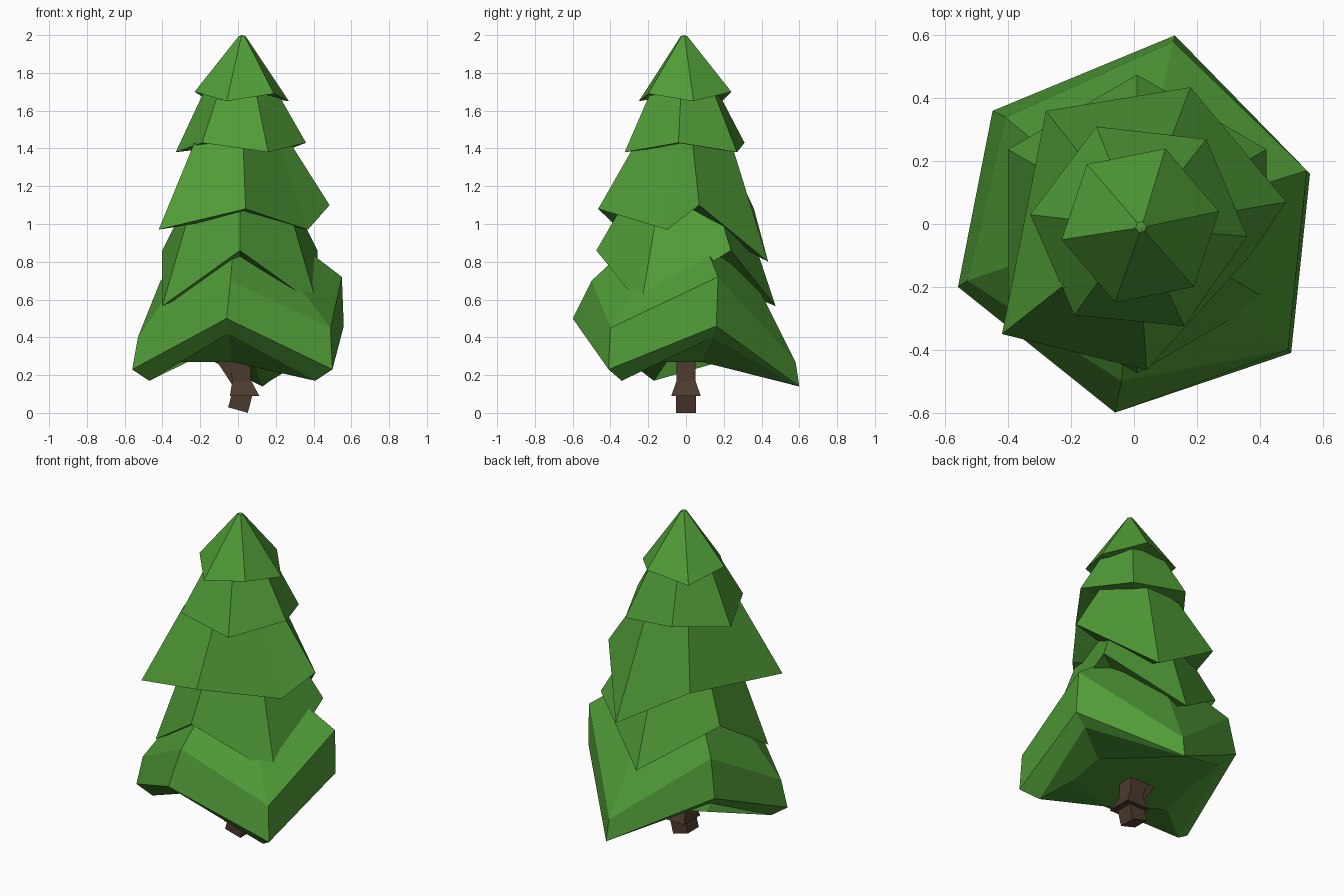
import bpy, bmesh, math

if "Cube" in bpy.data.objects:
    bpy.data.objects.remove(bpy.data.objects["Cube"])


def material(name, rgb):
    m = bpy.data.materials.new(name)
    m.diffuse_color = (*rgb, 1)
    m.use_nodes = True
    m.node_tree.nodes["Principled BSDF"].inputs["Base Color"].default_value = m.diffuse_color
    return m


GREEN = material("needle green", (0.080, 0.330, 0.038))
BROWN = material("bark brown", (0.075, 0.043, 0.028))


def loft(name, rings, mat):
    """Skin equal-length rings from bottom to top; a single point closes to a tip."""
    bm = bmesh.new()
    loops = [[bm.verts.new(p) for p in r] for r in rings]
    for a, b in zip(loops, loops[1:]):
        n = max(len(a), len(b))
        for i in range(n):
            j = (i + 1) % n
            if len(a) == 1:
                bm.faces.new((a[0], b[j], b[i]))
            elif len(b) == 1:
                bm.faces.new((a[i], a[j], b[0]))
            else:
                bm.faces.new((a[i], a[j], b[j], b[i]))
    for end in (loops[0], loops[-1]):
        if len(end) > 2:
            bm.faces.new(end)
    bmesh.ops.recalc_face_normals(bm, faces=bm.faces)
    me = bpy.data.meshes.new(name)
    bm.to_mesh(me)
    bm.free()
    me.materials.append(mat)
    ob = bpy.data.objects.new(name, me)
    bpy.context.collection.objects.link(ob)
    return ob


def shrink(ring, s, z, c=(0.01, -0.01)):
    return [(c[0] + (p[0] - c[0]) * s, c[1] + (p[1] - c[1]) * s, z) for p in ring]


def tier(name, rim, under_z, top_s, top_z):
    loft(name, [[(0.01, -0.01, under_z)], rim, shrink(rim, top_s, top_z)], GREEN)


# Lowest tier: thick drooping skirt with its own bevelled rim
under = [(-.47, -.17, .17), (-.05, -.50, .42), (.41, -.34, .17),
         (.48, .14, .40), (.125, .59, .142), (-.38, .30, .40)]
rim = [(-.56, -.20, .23), (-.06, -.60, .50), (.50, -.41, .23),
       (.56, .16, .46), (.13, .60, .14), (-.45, .36, .47)]
upper = [(-.53, -.18, .40), (-.04, -.50, .70), (.49, -.40, .45),
         (.55, .17, .72), (.125, .58, .27), (-.41, .34, .70)]
shoulder = [(x * .5, y * .5, z) for (x, y, _), z in zip(upper, (.80, .93, .77, .93, .85, .93))]
belly = [(x * .7, y * .6, .27) for x, y, z in under]
loft("foliage_tier_1", [[(0, 0, .27)], belly, under, rim, upper, shoulder, [(0, 0, .95)]], GREEN)

# Second tier: regular hexagon, alternately high and drooping corners


def hexagon(radii, heights):
    return [(.01 + radii[i % 2] * math.cos(math.radians(60 * i - 90)),
             radii[i % 2] * math.sin(math.radians(60 * i - 90)), heights[i % 2])
            for i in range(6)]


loft("foliage_tier_2", [[(.01, 0, .76)], hexagon((.475, .475), (.86, .565)),
                        hexagon((.335, .295), (1.10, 1.10))], GREEN)

# Third tier: lopsided
tier("foliage_tier_3", [(-.42, -.35, .97), (.04, -.465, 1.08), (.37, -.10, .97),
                        (.485, .07, 1.10), (.18, .435, .80), (-.28, .36, 1.08)],
     1.04, .56, 1.43)

# Fourth tier
tier("foliage_tier_4", [(-.33, .03, 1.38), (-.19, -.29, 1.43), (.16, -.325, 1.38),
                        (.36, -.04, 1.43), (.23, .27, 1.38), (-.12, .31, 1.43)],
     1.42, .56, 1.70)

# Top tier: blunt-tipped cone
cap = [(-.23, -.05, 1.70), (-.06, -.25, 1.65), (.19, -.20, 1.69),
       (.27, .04, 1.65), (.10, .24, 1.70), (-.15, .19, 1.65)]
tip = [(.022 + .018 * math.cos(math.atan2(p[1], p[0])),
        -.01 + .018 * math.sin(math.atan2(p[1], p[0])), 1.995) for p in cap]
loft("foliage_top", [[(.01, -.01, 1.69)], cap, tip, [(.022, -.01, 2.0)]], GREEN)


def square(cx, z, r, tilt=0.0):
    """Square of half-width r around (cx, 0), its plane leaning along x."""
    return [(cx + r * a, r * b, z + tilt * r * a)
            for a, b in ((-1, -1), (1, -1), (1, 1), (-1, 1))]


# Trunk: leaning foot, flared collar and stem running into the foliage
loft("trunk_foot", [square(0, .015, .052, -.28), square(.025, .11, .052, -.25)], BROWN)
loft("trunk_collar", [square(.035, .09, .078), square(.02, .17, .05)], BROWN)
loft("trunk_stem", [square(.02, .12, .05), square(.01, .35, .05)], BROWN)
loft("trunk_branch", [square(.01, .14, .035), square(-.08, .30, .05)], BROWN)
